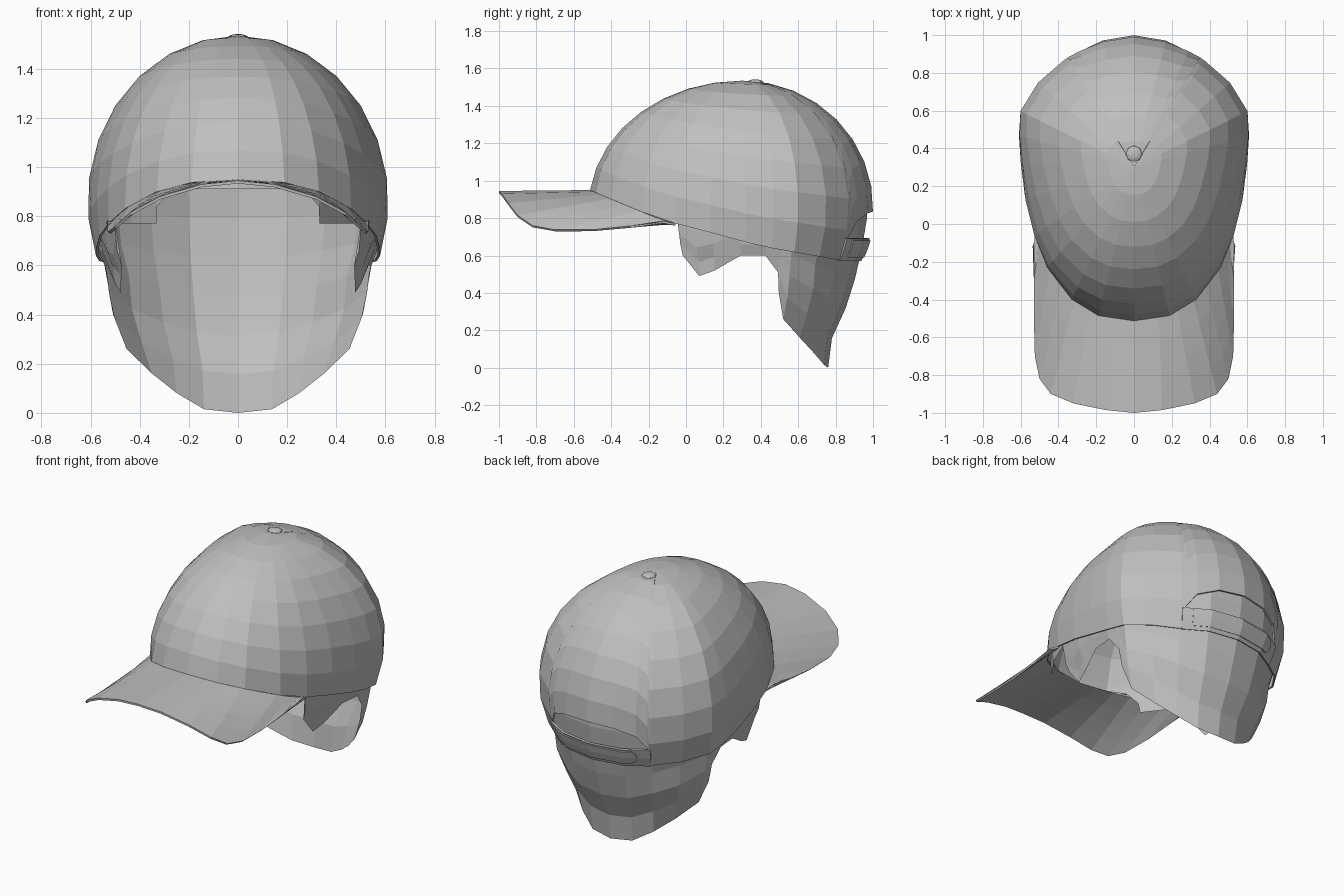
import bpy, bmesh
from math import sin, cos, asin, sqrt, pi

if "Cube" in bpy.data.objects:
    bpy.data.objects.remove(bpy.data.objects["Cube"], do_unlink=True)

grey = bpy.data.materials.new("plain_grey")
grey.use_nodes = True
colour = (0.52, 0.52, 0.52, 1)
grey.diffuse_color = colour
grey.node_tree.nodes["Principled BSDF"].inputs["Base Color"].default_value = colour

# Head outline seen from above, front to back, around the crown centre
CENTRE_Y, EQUATOR, HEIGHT = 0.3, 0.86, 0.675
PLAN = [(0, -.82), (.19, -.79), (.33, -.70), (.46, -.53), (.53, -.36), (.575, -.17), (.60, .02),
        (.612, .17), (.605, .30), (.51, .45), (.37, .57), (.21, .665), (0, .70)]
RIM = [(-.52, .95), (-.13, .79), (.1, .73), (.4, .65), (.9, .57), (1, .57)]
HAIR_WIDTH = [(0, .657), (.18, .69), (.33, .80), (.45, .86), (.57, .87), (.65, .925), (.86, .965)]


def lookup(table, v):
    """Linear interpolation in a list of pairs."""
    v = min(max(v, table[0][0]), table[-1][0])
    for (a, fa), (b, fb) in zip(table, table[1:]):
        if v <= b:
            return fa + (fb - fa) * (v - a) / (b - a)


def outline(u):
    """Outline position; u beyond the back centre continues on the other side."""
    side = 1
    if u > 12:
        u, side = 24 - u, -1
    i = min(int(u), 11)
    (xa, ya), (xb, yb) = PLAN[i], PLAN[i + 1]
    return side * (xa + (xb - xa) * (u - i)), ya + (yb - ya) * (u - i)


def place(u, width, z):
    x, y = outline(u)
    return x * width, CENTRE_Y + y * width, z


def rim_height(u):
    return lookup(RIM, CENTRE_Y + outline(u)[1])


def crown_point(u, z, grow=1.0):
    return place(u, grow * sqrt(1 - ((z - EQUATOR) / HEIGHT) ** 2), z)


def finish(name, bm, mirror=False, thickness=0):
    mesh = bpy.data.meshes.new(name)
    bm.to_mesh(mesh)
    bm.free()
    mesh.materials.append(grey)
    ob = bpy.data.objects.new(name, mesh)
    bpy.context.collection.objects.link(ob)
    if mirror:
        ob.modifiers.new("mirror", 'MIRROR').use_clip = True
    if thickness:
        ob.modifiers.new("thickness", 'SOLIDIFY').thickness = thickness
    return ob


def loft(name, columns, **options):
    """Skin neighbouring columns of points with flat quads."""
    bm = bmesh.new()
    grid = [[bm.verts.new(p) for p in col] for col in columns]
    for a, b in zip(grid, grid[1:]):
        for j in range(len(a) - 1):
            bm.faces.new((a[j], b[j], b[j + 1], a[j + 1]))
    bmesh.ops.remove_doubles(bm, verts=bm.verts, dist=1e-4)
    return finish(name, bm, **options)


# Cap crown, with an arched opening at the back
arch = [(10.15, .70), (10.5, .78), (11.2, .825), (12, .835)]
edges = [(u, rim_height(u)) for u in list(range(11)) + [10.1]] + arch
columns = []
for u, low in edges:
    start = asin((low - EQUATOR) / HEIGHT)
    angles = [start + (pi / 2 - start) * j / 8 for j in range(9)]
    columns.append([place(u, cos(a), EQUATOR + HEIGHT * sin(a)) for a in angles])
loft("cap_crown", columns, mirror=True, thickness=.01)

# Curved brim, from its outer edge to the crown
brim_edge = [(0, 0, -1, .945), (.7, .15, -.985, .93), (1.3, .32, -.95, .88),
             (1.9, .44, -.90, .815), (2.4, .50, -.82, .76), (2.9, .525, -.70, .738),
             (3.3, .53, -.5, .738), (3.7, .53, -.3, .758), (4, .53, -.12, .785)]
columns = []
for u, *outer in brim_edge:
    inner = crown_point(u, rim_height(u))
    columns.append([tuple(o + (i - o) * t / 4 for o, i in zip(outer, inner)) for t in range(5)])
loft("brim", columns, mirror=True, thickness=.012)

# Adjusting strap across the opening and its round-ended tab
columns = [[crown_point(u, z, 1.008) for z in (.57, .63, .69)] for u in (10.05, 10.5, 11, 11.5, 12)]
loft("back_strap", columns, mirror=True, thickness=.012)
tab = [(10.4, .045), (11, .045), (12, .045), (13, .045), (13.3, .043), (13.42, .032), (13.5, .012)]
columns = [[crown_point(u, .635 + h * k, 1.018) for k in (-1, 0, 1)] for u, h in tab]
loft("strap_tab", columns, thickness=.008)

# Hair shell: hairline, sideburns, ear gap and long back
hair_edge = [(0, .91), (1, .91), (1.7, .90), (2.1, .84), (2.15, .77), (3, .77), (3.98, .77),
             (4.02, .60), (4.5, .49), (5, .52), (5.85, .60), (6.8, .60), (7.4, .51),
             (7.5, .40), (7.95, .26), (9, .16), (10, .08), (11, .015), (12, 0)]
INNER_HEIGHT, JOIN = .65, .95


def hair_width(z):
    if z < EQUATOR:
        return lookup(HAIR_WIDTH, z)
    return .965 * sqrt(max(0, 1 - ((z - EQUATOR) / INNER_HEIGHT) ** 2))


start = asin((JOIN - EQUATOR) / INNER_HEIGHT)
upper = [EQUATOR + INNER_HEIGHT * sin(start + (pi / 2 - start) * j / 6) for j in range(1, 7)]
columns = []
for u, low in hair_edge:
    heights = [low + (JOIN - low) * j / 6 for j in range(7)] + upper
    columns.append([place(u, hair_width(z), z) for z in heights])
loft("hair", columns, mirror=True)

# Button on top
bm = bmesh.new()
bmesh.ops.create_uvsphere(bm, u_segments=8, v_segments=6, radius=.045)
button = finish("top_button", bm)
button.scale.z = .4
button.location = (0, .37, 1.524)
